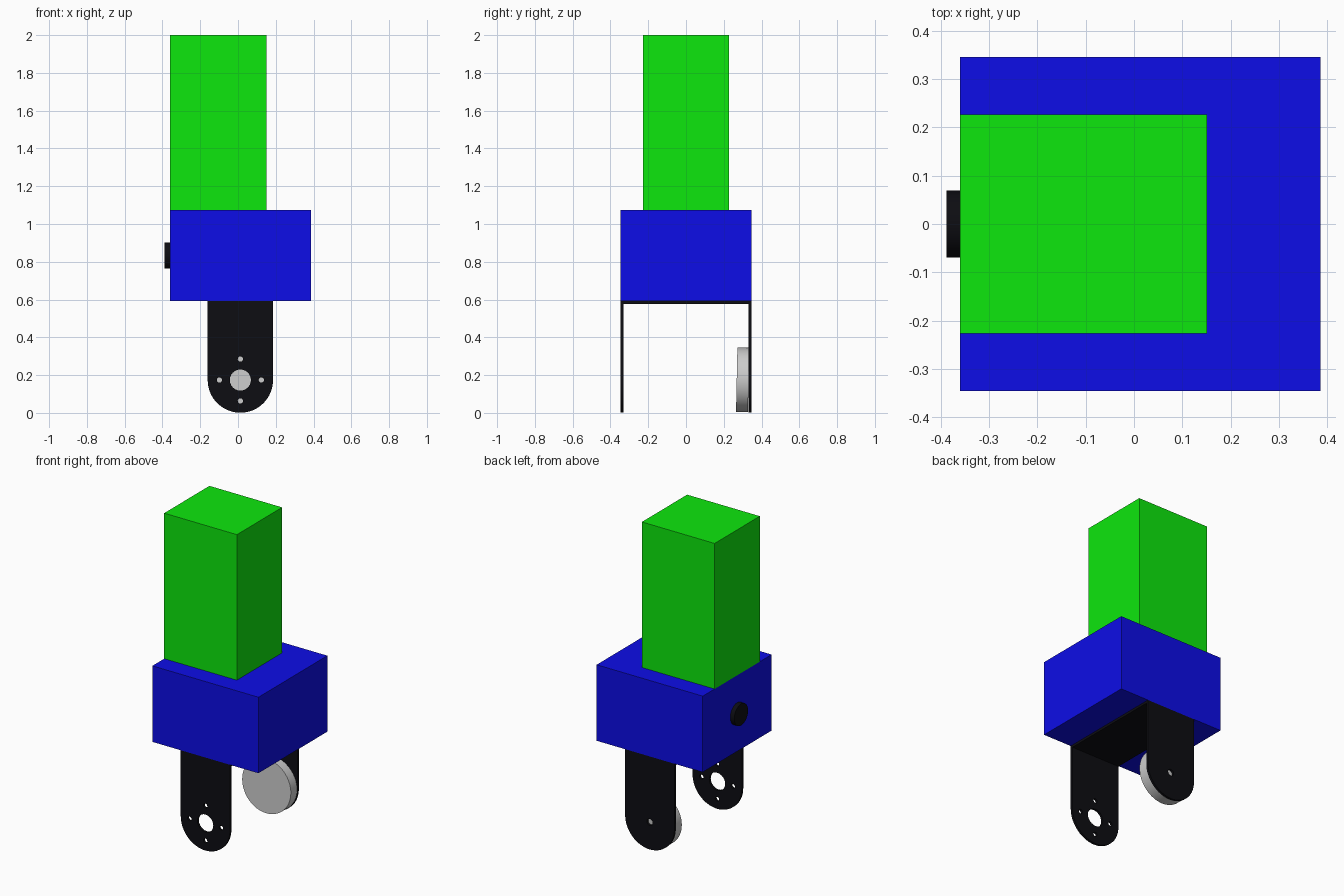
import bpy, math
from mathutils import Matrix

if "Cube" in bpy.data.objects:
    bpy.data.objects.remove(bpy.data.objects["Cube"])

CX, CZ, R = 0.0125, 0.174, 0.173   # pivot position and leg end radius
HALF_Y, T, Z_BOX = 0.346, 0.015, 0.592


def colour(obj, name, rgb):
    mat = bpy.data.materials.get(name) or bpy.data.materials.new(name)
    mat.diffuse_color = (*rgb, 1)
    mat.use_nodes = True
    mat.node_tree.nodes["Principled BSDF"].inputs["Base Color"].default_value = mat.diffuse_color
    obj.data.materials.append(mat)


def box(name, lo, hi):
    bpy.ops.mesh.primitive_cube_add(size=1)
    o = bpy.context.object
    o.name = name
    size = [b - a for a, b in zip(lo, hi)]
    mid = [(a + b) / 2 for a, b in zip(lo, hi)]
    o.data.transform(Matrix.Translation(mid) @ Matrix.Diagonal((*size, 1)))
    return o


def disc(name, radius, depth, loc, rot):
    bpy.ops.mesh.primitive_cylinder_add(vertices=64, radius=radius, depth=depth,
                                        location=loc, rotation=rot)
    o = bpy.context.object
    o.name = name
    bpy.ops.object.shade_smooth_by_angle(angle=math.radians(30))
    return o


def arc(x, z, r, a0, a1, n):
    return [(x + r * math.cos(a0 + (a1 - a0) * i / n),
             z + r * math.sin(a0 + (a1 - a0) * i / n)) for i in range(n + 1)]


def leg(name, y, holes):
    # Round-ended plate profile with circular holes, extruded along y
    outline = arc(CX, CZ, R, math.pi, 2 * math.pi, 32) + [(CX + R, Z_BOX), (CX - R, Z_BOX)]
    loops = [outline] + [arc(CX + dx, CZ + dz, r, 0, 2 * math.pi, 24)[:-1] for dx, dz, r in holes]
    cu = bpy.data.curves.new(name, 'CURVE')
    cu.dimensions = '2D'
    cu.fill_mode = 'BOTH'
    cu.extrude = T / 2
    for pts in loops:
        s = cu.splines.new('POLY')
        s.points.add(len(pts) - 1)
        for p, (x, z) in zip(s.points, pts):
            p.co = (x, z, 0, 1)
        s.use_cyclic_u = True
    o = bpy.data.objects.new(name, cu)
    bpy.context.collection.objects.link(o)
    o.location.y = y
    o.rotation_euler.x = math.pi / 2
    bpy.ops.object.select_all(action='DESELECT')
    o.select_set(True)
    bpy.context.view_layer.objects.active = o
    bpy.ops.object.convert(target='MESH')
    o = bpy.context.object
    bpy.ops.object.shade_smooth_by_angle(angle=math.radians(30))
    colour(o, "black", (0.004, 0.004, 0.006))
    return o


# Upper column and main housing
colour(box("upper_column", (-0.36, -0.227, 1.075), (0.151, 0.227, 2.0)), "green", (0.004, 0.8, 0.004))
colour(box("housing", (-0.36, -HALF_Y, Z_BOX), (0.386, HALF_Y, 1.075)), "blue", (0.004, 0.004, 0.8))

# Button on the left side of the housing
button = disc("side_button", 0.069, 0.04, (-0.368, 0, 0.833), (0, math.pi / 2, 0))
colour(button, "black", (0.004, 0.004, 0.006))

# U-shaped bracket: top plate, front leg with bolt holes, back leg with axle hole
plate = box("bracket_plate", (CX - R, -HALF_Y + T, Z_BOX - T), (CX + R, HALF_Y - T, Z_BOX))
colour(plate, "black", (0.004, 0.004, 0.006))
bolts = [(0.111 * dx, 0.111 * dz, 0.014) for dx, dz in ((1, 0), (-1, 0), (0, 1), (0, -1))]
leg("front_leg", -HALF_Y + T / 2, [(0, 0, 0.056)] + bolts)
leg("back_leg", HALF_Y - T / 2, [(0, 0, 0.021)])

# Slightly tilted grey disc on the inner face of the back leg
disc("pivot_disc", 0.171, 0.063, (CX, 0.3, CZ + 0.001), (math.radians(90 - 1.2), 0, 0))
